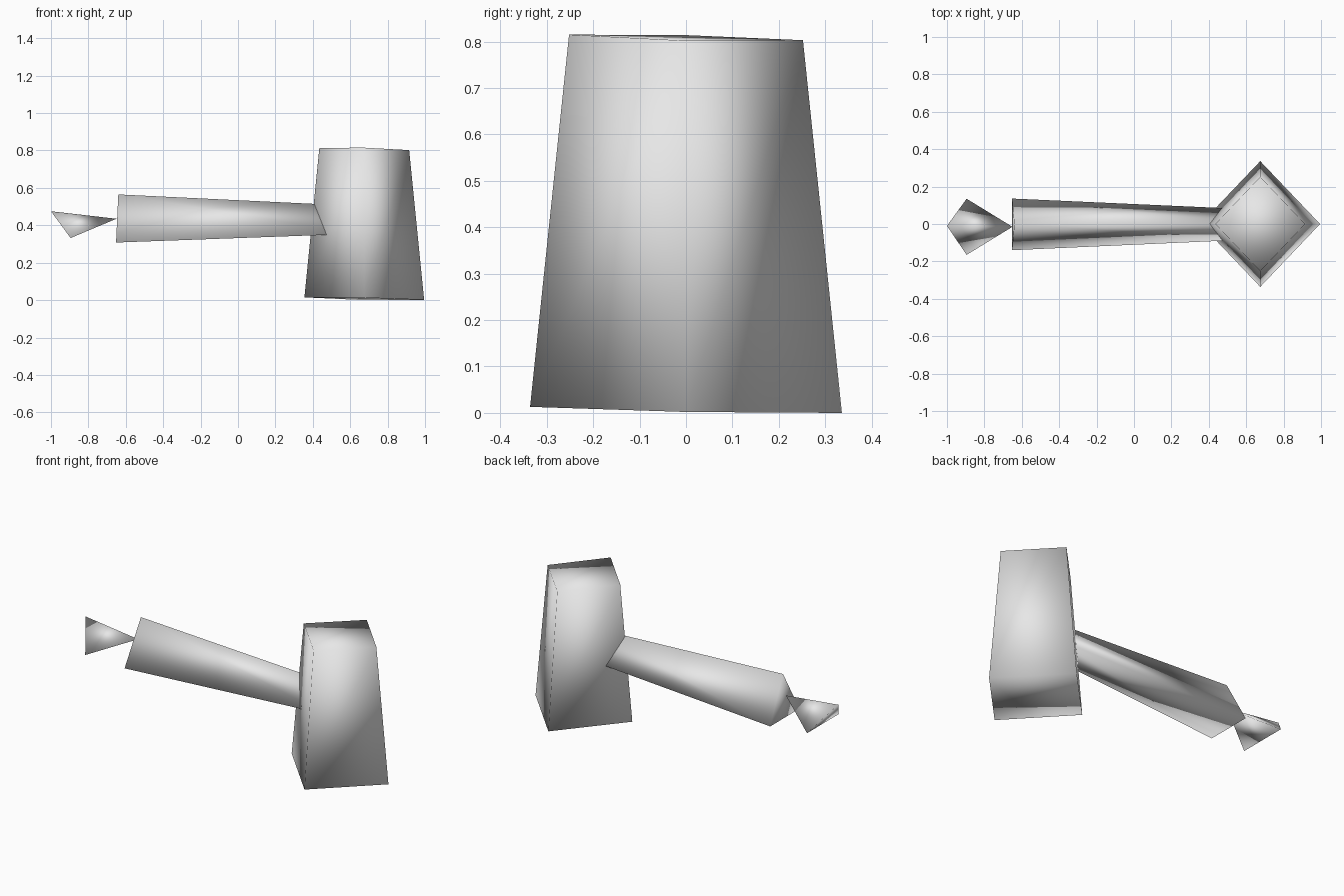
import bpy, math
from mathutils import Vector

if "Cube" in bpy.data.objects:
    bpy.data.objects.remove(bpy.data.objects["Cube"])

grey = bpy.data.materials.new("light_grey")
grey.diffuse_color = (0.8, 0.8, 0.8, 1)
grey.use_nodes = True
grey.node_tree.nodes["Principled BSDF"].inputs["Base Color"].default_value = grey.diffuse_color


def make(name, verts, faces):
    mesh = bpy.data.meshes.new(name)
    mesh.from_pydata(verts, [], faces)
    mesh.materials.append(grey)
    mesh.shade_smooth()
    obj = bpy.data.objects.new(name, mesh)
    bpy.context.collection.objects.link(obj)
    return obj


def loft(name, start, end):
    """Closed solid between two rings with equal point counts."""
    n = len(start)
    sides = [(i, (i + 1) % n, n + (i + 1) % n, n + i) for i in range(n)]
    caps = [tuple(reversed(range(n))), tuple(range(n, 2 * n))]
    return make(name, start + end, sides + caps)


# Head: tapered four-sided block standing on its corner in plan, slightly tilted
def head_ring(cx, r, heights):
    return [(cx + r * math.cos(i * math.pi / 2), r * math.sin(i * math.pi / 2) * 1.05, z)
            for i, z in enumerate(heights)]


loft("hammer_head",
     head_ring(0.675, 0.32, (0.002, 0.0, 0.015, 0.013)),
     head_ring(0.675, 0.24, (0.802, 0.803, 0.814, 0.815)))


# Handle: tapered three-sided bar running into the head
def handle_ring(x_top, x_low, half, low, top):
    return [(x_low, half - 0.002, low), (x_top, -0.003, top), (x_low, -half - 0.002, low)]


loft("handle",
     handle_ring(-0.64, -0.652, 0.138, 0.308, 0.565),
     handle_ring(0.65, 0.64, 0.08, 0.355, 0.503))

# Pommel: four-cornered spike pointing at the handle end
make("pommel",
     [(-0.65, -0.015, 0.435), (-1.0, -0.01, 0.475),
      (-0.895, 0.135, 0.332), (-0.895, -0.165, 0.332)],
     [(0, 2, 1), (0, 1, 3), (0, 3, 2), (1, 2, 3)])
